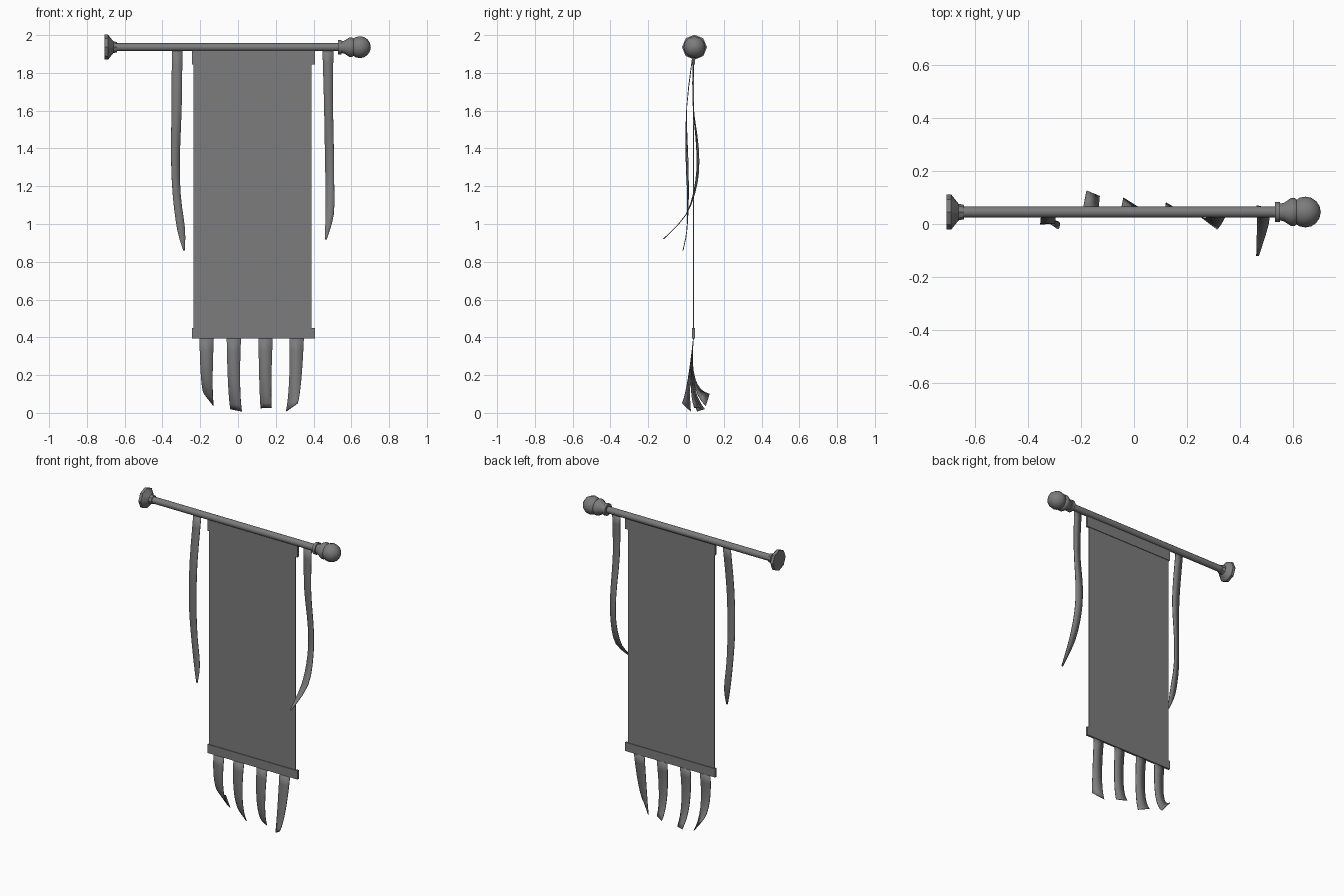
import bpy, bmesh, math
from mathutils import Vector

default_cube = bpy.data.objects.get("Cube")
if default_cube:
    bpy.data.objects.remove(default_cube, do_unlink=True)

POLE_Y, POLE_Z = 0.045, 1.936
CLOTH_Y = 0.04

grey = bpy.data.materials.new("plain grey")
grey.use_nodes = True
colour = (0.2, 0.2, 0.2, 1)
grey.diffuse_color = colour
grey.node_tree.nodes["Principled BSDF"].inputs["Base Color"].default_value = colour


def finish(bm, name, smooth_angle=None):
    bmesh.ops.recalc_face_normals(bm, faces=bm.faces)
    mesh = bpy.data.meshes.new(name)
    bm.to_mesh(mesh)
    bm.free()
    mesh.materials.append(grey)
    obj = bpy.data.objects.new(name, mesh)
    bpy.context.collection.objects.link(obj)
    if smooth_angle:
        bpy.ops.object.select_all(action='DESELECT')
        obj.select_set(True)
        bpy.context.view_layer.objects.active = obj
        bpy.ops.object.shade_smooth_by_angle(angle=math.radians(smooth_angle))
    return obj


def lathe(name, profile, sides, smooth_angle=40):
    """Turn (x, radius) points around the pole axis, with capped ends."""
    bm = bmesh.new()
    rings = []
    for x, radius in profile:
        angles = [math.tau * i / sides for i in range(sides)]
        rings.append([bm.verts.new((x, POLE_Y + radius * math.cos(a),
                                    POLE_Z + radius * math.sin(a))) for a in angles])
    for ring, following in zip(rings, rings[1:]):
        for i in range(sides):
            j = (i + 1) % sides
            bm.faces.new((ring[i], ring[j], following[j], following[i]))
    bm.faces.new(rings[0])
    bm.faces.new(rings[-1])
    return finish(bm, name, smooth_angle)


def box(name, left, right, bottom, top, depth):
    bm = bmesh.new()
    bmesh.ops.create_cube(bm, size=1)
    bmesh.ops.scale(bm, vec=(right - left, depth, top - bottom), verts=bm.verts)
    middle = ((left + right) / 2, CLOTH_Y, (bottom + top) / 2)
    bmesh.ops.translate(bm, vec=middle, verts=bm.verts)
    return finish(bm, name)


def strip(name, left_edge, right_edge):
    """Thin cloth between two edge curves."""
    bm = bmesh.new()
    rows = [(bm.verts.new(a), bm.verts.new(b)) for a, b in zip(left_edge, right_edge)]
    for (a, b), (c, d) in zip(rows, rows[1:]):
        bm.faces.new((a, b, d, c))
    obj = finish(bm, name, 60)
    solid = obj.modifiers.new("cloth thickness", 'SOLIDIFY')
    solid.thickness = 0.004
    solid.offset = 0
    return obj


def bezier(start, control, end, steps=8):
    a, b, c = Vector(start), Vector(control), Vector(end)
    for i in range(steps + 1):
        t = i / steps
        yield a * (1 - t) ** 2 + b * 2 * t * (1 - t) + c * t * t


def spline(points, steps=3):
    """Catmull-Rom curve through all points."""
    pts = [Vector(p) for p in points]
    pts = [pts[0]] + pts + [pts[-1]]
    for p, a, b, q in zip(pts, pts[1:], pts[2:], pts[3:]):
        for i in range(steps):
            t = i / steps
            yield (a * 2 + (b - p) * t + (p * 2 - a * 5 + b * 4 - q) * t ** 2
                   + (a * 3 - p - b * 3 + q) * t ** 3) / 2
    yield pts[-1]


# Pole with its wall flange and finial
lathe("pole", [(-0.66, 0.021), (0.56, 0.021)], 12)
lathe("wall_flange", [(-0.706, 0.066), (-0.688, 0.066), (-0.66, 0.031), (-0.64, 0.027)], 8, 30)
lathe("finial_ring", [(0.53, 0.038), (0.549, 0.038)], 12)
lathe("finial_neck", [(0.545, 0.03), (0.565, 0.035), (0.59, 0.052),
                      (0.605, 0.052), (0.625, 0.035)], 12)
ball_x, ball_radius = 0.645, 0.058
ball = [(ball_x - ball_radius * math.cos(a), ball_radius * math.sin(a))
        for a in (math.pi * (i + 0.05) / 8.1 for i in range(9))]
lathe("finial_ball", ball, 12, 60)

# Banner cloth and its hems
box("banner_cloth", -0.235, 0.39, 0.42, 1.93, 0.006)
box("top_hem", -0.243, 0.407, 1.845, 1.925, 0.014)
box("bottom_hem", -0.243, 0.407, 0.393, 0.45, 0.014)

# Long side ribbons: left x, right x, y, z, and how far the right edge turns back
side_ribbons = {
    "right_ribbon": [
        (-0.35, -0.294, 0.04, 1.925, 0), (-0.352, -0.298, 0.004, 1.62, 0),
        (-0.354, -0.308, 0, 1.35, 0.01), (-0.345, -0.303, 0.008, 1.15, 0.005),
        (-0.322, -0.28, 0.005, 0.97, 0), (-0.29, -0.282, -0.016, 0.86, 0)],
    "left_ribbon": [
        (0.447, 0.505, 0.04, 1.925, 0), (0.455, 0.503, 0.036, 1.65, 0),
        (0.46, 0.507, 0.066, 1.4, -0.01), (0.463, 0.509, 0.06, 1.22, -0.01),
        (0.463, 0.507, 0, 1.05, 0), (0.46, 0.47, -0.12, 0.92, 0)],
}
for name, rows in side_ribbons.items():
    strip(name, spline([(l, y, z) for l, r, y, z, turn in rows]),
          spline([(r, y + turn, z) for l, r, y, z, turn in rows]))

# Curling tails below the banner: top left x, then both tip corners
tails = [
    (-0.204, (-0.178, 0.125, 0.1), (-0.13, 0.105, 0.038)),
    (-0.06, (-0.04, 0.098, 0.02), (0.02, 0.06, 0.008)),
    (0.108, (0.12, 0.08, 0.025), (0.178, 0.045, 0.028)),
    (0.273, (0.255, 0.025, 0.008), (0.315, -0.02, 0.05)),
]
for number, (x, left_tip, right_tip) in enumerate(tails, 1):
    edges = []
    for top_x, inset, tip in ((x, 0.004, left_tip), (x + 0.076, -0.012, right_tip)):
        edges.append(bezier((top_x, CLOTH_Y, 0.4), (top_x + inset, 0.01, 0.12), tip))
    strip(f"tail_{number}", *edges)
